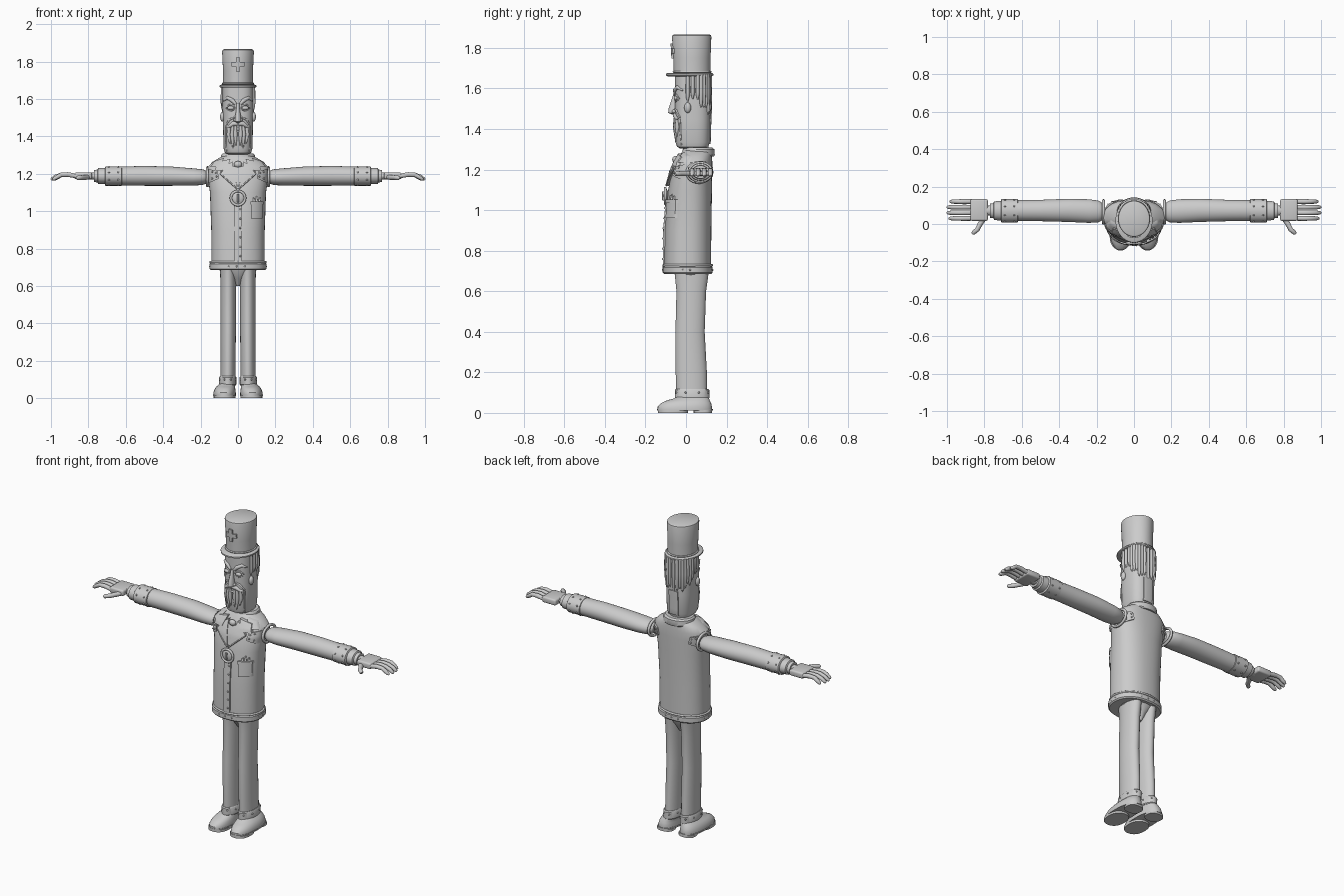
import bpy, bmesh
from math import sin, cos, pi, radians
from mathutils import Vector, Matrix, Euler

cube = bpy.data.objects.get("Cube")
if cube:
    bpy.data.objects.remove(cube)

grey = bpy.data.materials.new("plain_grey")
grey.use_nodes = True
grey.diffuse_color = (0.6, 0.6, 0.6, 1)
grey.node_tree.nodes["Principled BSDF"].inputs["Base Color"].default_value = (0.6, 0.6, 0.6, 1)


def add(name, data, mirror=False):
    ob = bpy.data.objects.new(name, data)
    bpy.context.collection.objects.link(ob)
    data.materials.append(grey)
    if mirror:
        ob.modifiers.new("Mirror", "MIRROR").use_mirror_merge = False
    return ob


def finish(name, bm, mirror=False, angle=35):
    bmesh.ops.recalc_face_normals(bm, faces=bm.faces)
    me = bpy.data.meshes.new(name)
    bm.to_mesh(me)
    bm.free()
    me.shade_smooth()
    me.set_sharp_from_angle(angle=radians(angle))
    return add(name, me, mirror)


def signed_pow(v, e):
    return abs(v) ** e * (1 if v > 0 else -1)


def loft(name, sections, power=2, axis="z", mirror=False, n=40, angle=35):
    """Rounded rings (t, half width u, half width v, centre u, centre v) skinned along an axis."""
    bm = bmesh.new()
    rings = []
    for t, ru, rv, cu, cv in sections:
        ring = []
        for i in range(n):
            a = 2 * pi * i / n
            u = cu + ru * signed_pow(cos(a), 2 / power)
            v = cv + rv * signed_pow(sin(a), 2 / power)
            ring.append(bm.verts.new((u, v, t) if axis == "z" else (t, u, v)))
        rings.append(ring)
    for lo, hi in zip(rings, rings[1:]):
        for i in range(n):
            j = (i + 1) % n
            bm.faces.new((lo[i], lo[j], hi[j], hi[i]))
    bm.faces.new(rings[0])
    bm.faces.new(rings[-1])
    return finish(name, bm, mirror, angle)


def surface(sections, power, x, z, back=False):
    """Point on the front or back of a lofted body."""
    z = min(max(z, sections[0][0]), sections[-1][0])
    for a, b in zip(sections, sections[1:]):
        if a[0] <= z <= b[0]:
            f = (z - a[0]) / (b[0] - a[0])
            rx, ry, _, cy = [p + (q - p) * f for p, q in zip(a[1:], b[1:])]
            d = ry * max(0, 1 - min(1, abs(x) / rx) ** power) ** (1 / power)
            return Vector((x, cy + d if back else cy - d, z))


def patch(name, body, corners, thick=0.012, mirror=False, back=False, n=8):
    """Thin four-cornered plate (x, z) hugging a body."""
    bm = bmesh.new()
    a, b, c, d = [Vector(p) for p in corners]
    grid = []
    for i in range(n + 1):
        for j in range(n + 1):
            p = a.lerp(b, i / n).lerp(d.lerp(c, i / n), j / n)
            grid.append(surface(*body, p.x, p.y, back))
    out = Vector((0, thick if back else -thick, 0))
    low = [bm.verts.new(p - out * 0.4) for p in grid]
    top = [bm.verts.new(p + out) for p in grid]
    m = n + 1
    for i in range(n):
        for j in range(n):
            q = (i * m + j, i * m + j + 1, (i + 1) * m + j + 1, (i + 1) * m + j)
            bm.faces.new([low[k] for k in q])
            bm.faces.new([top[k] for k in q])
    rim = ([i for i in range(n)] + [i * m + n for i in range(n)]
           + [n * m + n - i for i in range(n)] + [(n - i) * m for i in range(n)])
    for p, q in zip(rim, rim[1:] + rim[:1]):
        bm.faces.new((low[p], low[q], top[q], top[p]))
    return finish(name, bm, mirror)


def tube(name, points, radius, mirror=False, cyclic=False):
    """Round bar through (position, thickness factor) points."""
    cu = bpy.data.curves.new(name, "CURVE")
    cu.dimensions = "3D"
    cu.bevel_depth, cu.bevel_resolution, cu.use_fill_caps = radius, 3, True
    sp = cu.splines.new("POLY")
    sp.points.add(len(points) - 1)
    for pt, (co, f) in zip(sp.points, points):
        pt.co, pt.radius = (*co, 1), f
    sp.use_cyclic_u, sp.use_smooth = cyclic, True
    return add(name, cu, mirror)


def strand(name, body, pts, radius, mirror=True):
    """Bar lying on a body through (x, z, thickness factor) points."""
    return tube(name, [(surface(*body, x, z), f) for x, z, f in pts], radius, mirror)


def balls(name, places, size, mirror=False):
    bm = bmesh.new()
    for p in places:
        mat = Matrix.LocRotScale(Vector(p), None, Vector(size))
        bmesh.ops.create_uvsphere(bm, u_segments=12, v_segments=8, radius=1, matrix=mat)
    return finish(name, bm, mirror, 60)


def box(name, loc, size, bevel=0.006, mirror=False, rot=(0, 0, 0)):
    bm = bmesh.new()
    bmesh.ops.create_cube(bm, size=1, matrix=Matrix.LocRotScale(Vector(loc), Euler(rot), Vector(size)))
    bmesh.ops.bevel(bm, geom=bm.edges[:], offset=bevel, segments=3, affect="EDGES", profile=0.5)
    return finish(name, bm, mirror)


def ring_points(rx, ry, cy, z, n, start=0):
    return [(rx * cos(start + 2 * pi * i / n), cy + ry * sin(start + 2 * pi * i / n), z) for i in range(n)]


STUD = (0.005, 0.005, 0.005)

# Coat body with hem
coat = [(0.69, .143, .115, 0, .008), (0.9, .143, .115, 0, .01), (1.1, .15, .108, 0, .02),
        (1.19, .162, .1, 0, .03), (1.235, .163, .09, 0, .04), (1.265, .135, .08, 0, .048),
        (1.285, .1, .074, 0, .053), (1.3, .07, .065, 0, .055)]
torso = (coat, 2.3)
loft("coat_body", coat, 2.3)
loft("coat_hem", [(0.685, .146, .116, 0, .008), (0.692, .152, .123, 0, .008),
                  (0.718, .152, .123, 0, .008), (0.726, .146, .116, 0, .008)], 2.3)
balls("hem_studs", ring_points(.15, .122, .008, .705, 22, 0.1), STUD)
tube("hem_cord", [(p, 1) for p in ring_points(.148, .119, .008, .728, 40)], .006, cyclic=True)

# Neck and collar
loft("neck", [(1.27, .065, .06, 0, .05), (1.33, .065, .06, 0, .05)])
loft("collar", [(1.265, .088, .076, 0, .062), (1.272, .094, .08, 0, .062),
                (1.3, .09, .078, 0, .062), (1.308, .082, .07, 0, .06)])

# Coat front: placket, lapels, cravat, medallion and pocket
patch("placket", torso, [(-.022, .72), (.022, .72), (.022, 1.06), (-.022, 1.06)], .008)
balls("placket_studs", [surface(*torso, .012, .76 + .05 * i) + Vector((0, -.008, 0)) for i in range(6)], STUD)
patch("lapel", torso, [(.004, 1.12), (.095, 1.2), (.075, 1.235), (.03, 1.265)], .014, True)
patch("upper_lapel", torso, [(.06, 1.222), (.125, 1.215), (.11, 1.262), (.04, 1.28)], .018, True)
patch("shoulder_collar", torso, [(.1, 1.235), (.15, 1.235), (.125, 1.268), (.075, 1.285)], .012, True)
patch("cravat", torso, [(-.004, 1.13), (.004, 1.13), (.03, 1.24), (-.03, 1.24)], .01)
balls("cravat_knot", [(0, -.052, 1.25)], (.022, .016, .018))
tube("lapel_edge", [(surface(*torso, x, z) + Vector((0, -.014, 0)), 1)
                    for x, z in ((.004, 1.12), (.05, 1.16), (.095, 1.2), (.075, 1.235))], .004, True)
medal_y = surface(*torso, 0, 1.07).y - .012
tube("medallion_rim", [((.038 * cos(i * pi / 14), medal_y, 1.07 + .038 * sin(i * pi / 14)), 1)
                       for i in range(28)], .007, cyclic=True)
balls("medallion_face", [(0, medal_y + .004, 1.07)], (.036, .012, .036))
box("medallion_bar", (0, medal_y - .01, 1.07), (.01, .01, .045), .003)
patch("pocket", torso, [(.07, .96), (.132, .96), (.132, 1.045), (.07, 1.045)], .011)
patch("pocket_flap", torso, [(.066, 1.035), (.135, 1.035), (.135, 1.052), (.066, 1.052)], .016)
for i in range(3):
    x = .085 + .015 * i
    strand("handkerchief_point", torso, [(x, 1.045, 1), (x, 1.072 + .008 * (i % 2), .5)], .008, False)

# Studded shoulder patches front and back
for side, back in (("front", False), ("back", True)):
    patch(side + "_shoulder_patch", torso, [(.1, 1.175), (.158, 1.15), (.158, 1.225), (.11, 1.215)],
          .012, True, back)
    studs = [surface(*torso, x, z, back) + Vector((0, .012 if back else -.012, 0))
             for x, z in ((.115, 1.185), (.118, 1.205), (.138, 1.175), (.138, 1.21))]
    balls(side + "_shoulder_studs", studs, STUD, True)

# Arms, cuffs and wrists
loft("arm", [(.155, .03, .022, .065, 1.18), (.167, .045, .034, .066, 1.182), (.19, .058, .042, .067, 1.182),
             (.24, .063, .046, .069, 1.183), (.35, .062, .051, .073, 1.187), (.5, .057, .053, .072, 1.189),
             (.63, .056, .05, .072, 1.188)], axis="x", mirror=True)
tube("armhole_ring", [((.163, .065 + .06 * cos(i * pi / 12), 1.185 + .048 * sin(i * pi / 12)), 1)
                      for i in range(24)], .008, True, True)
loft("sleeve_cuff", [(.62, .056, .046, .071, 1.188), (.623, .062, .052, .071, 1.188),
                     (.708, .062, .052, .071, 1.188), (.712, .056, .046, .071, 1.188)], axis="x", mirror=True)
loft("sleeve_end", [(.7, .053, .044, .071, 1.188), (.748, .05, .042, .071, 1.188),
                    (.752, .04, .034, .071, 1.188), (.77, .038, .032, .071, 1.188)], axis="x", mirror=True)
balls("cuff_studs", [(x, .071 + .062 * cos(a), 1.188 + .052 * sin(a))
                     for x in (.64, .69) for a in [k * pi / 4 + .4 for k in range(8)]], STUD, True)
loft("wrist", [(.765, .026, .02, .072, 1.188), (.8, .026, .018, .072, 1.188)], axis="x", mirror=True)

# Hands
box("palm", (.828, .075, 1.189), (.094, .116, .036), .01, True)
for i in range(4):
    y, tip = .03 + .03 * i, (.99, 1, 1, .985)[i]
    tube("finger", [((.865, y, 1.188), 1), ((.91, y, 1.196), 1.05), ((.945, y, 1.195), .95),
                    ((tip - .025, y, 1.184), .95), ((tip - .006, y, 1.172), .75),
                    ((tip, y, 1.168), .4)], .0125, True)
tube("thumb", [((.8, .03, 1.182), 1), ((.82, .005, 1.18), 1.1), ((.838, -.03, 1.18), 1),
               ((.86, -.048, 1.178), .9), ((.866, -.052, 1.177), .4)], .0125, True)

# Legs and hips
loft("hips", [(.6, .012, .03, 0, .03), (.64, .04, .055, 0, .028), (.68, .095, .08, 0, .025),
              (.7, .11, .085, 0, .025)])
loft("leg", [(.08, .04, .075, .054, .028), (.2, .04, .077, .053, .026), (.4, .041, .072, .052, .02),
             (.6, .042, .073, .052, .026), (.7, .044, .085, .052, .028)], mirror=True)
loft("trouser_cuff", [(.068, .042, .08, .055, .03), (.073, .046, .085, .055, .03),
                      (.112, .046, .085, .055, .03), (.118, .042, .08, .055, .03)], mirror=True)
balls("trouser_studs", [(.055 + .046 * cos(a), .03 + .085 * sin(a), .1)
                        for a in [k * pi / 4 + .4 for k in range(8)]], STUD, True)

# Shoes
loft("shoe", [(.016, .06, .134, .072, -.006), (.03, .06, .134, .072, -.006), (.048, .056, .124, .07, 0),
              (.062, .05, .105, .066, .012), (.072, .044, .085, .06, .028), (.08, .04, .078, .056, .03)],
     2.3, mirror=True)
loft("shoe_welt", [(.012, .062, .137, .072, -.005), (.02, .062, .137, .072, -.005)], 2.3, mirror=True)
loft("shoe_sole", [(0, .058, .075, .072, -.064), (.014, .058, .075, .072, -.064)], 2.3, mirror=True)
loft("shoe_heel", [(0, .05, .045, .072, .083), (.014, .05, .045, .072, .083)], 2.5, mirror=True)

# Head
skull = [(1.303, .055, .06, 0, .033), (1.312, .07, .077, 0, .033), (1.335, .077, .085, 0, .033),
         (1.45, .08, .087, 0, .033), (1.56, .083, .088, 0, .033), (1.67, .083, .088, 0, .033)]
head = (skull, 2.6)
loft("head", skull, 2.6)

# Face
loft("nose", [(1.472, .006, .01, 0, -.06), (1.48, .018, .026, 0, -.062), (1.5, .017, .026, 0, -.06),
              (1.54, .01, .016, 0, -.057), (1.575, .008, .006, 0, -.055)], n=16)
balls("nostril", [(.016, -.058, 1.487)], (.009, .012, .009), True)
strand("eyebrow", head, [(.012, 1.572, .8), (.03, 1.592, 1.3), (.055, 1.606, 1.1), (.076, 1.59, .4)], .009)
balls("eye", [surface(*head, .038, 1.552)], (.02, .01, .011), True)
strand("eyelid", head, [(.014, 1.55, .6), (.027, 1.566, 1), (.048, 1.568, 1), (.066, 1.55, .5)], .005)
strand("eye_bag", head, [(.02, 1.543, .6), (.04, 1.535, 1), (.062, 1.545, .5)], .004)
strand("cheek_fold", head, [(.02, 1.5, .7), (.045, 1.49, 1), (.066, 1.455, .6)], .006)
strand("moustache", head, [(.002, 1.468, 1.1), (.025, 1.468, 1.3), (.05, 1.45, .9), (.064, 1.462, .3)], .01)
strand("jaw_edge", head, [(.064, 1.45, 1), (.064, 1.38, 1), (.06, 1.32, .8)], .005)
for k, (x, low) in enumerate(((.012, 1.35), (.026, 1.335), (.042, 1.36))):
    strand("beard_lock", head, [(x * 1.1, 1.455, .7), (x * 1.2, 1.41, 1.2), (x, low, .3)], .01)
strand("lower_lip", head, [(-.018, 1.442, .5), (0, 1.438, 1), (.018, 1.442, .5)], .007, False)
balls("ear", [(.083, .008, 1.505)], (.013, .017, .026), True)

# Hair strands round the back and sides, and the jaw lever below
for i in range(19):
    a = pi * (i - 1) / 16 if i < 18 else pi / 2
    x, y = .083 * signed_pow(cos(a), 2 / 2.6), .033 + .087 * signed_pow(sin(a), 2 / 2.6)
    end = 1.535 - .075 * max(0, sin(a)) + .012 * (i % 3)
    tube("hair_strand", [((x, y, 1.67), 1), ((x * 1.02, y, 1.58), 1.1), ((x, y, end + .02), .9),
                         ((x * .99, y, end), .3)], .009)
patch("jaw_lever", head, [(-.03, 1.325), (.03, 1.325), (.03, 1.47), (-.03, 1.47)], .005, back=True)

# Hat
loft("hat_brim", [(1.66, .09, .108, 0, .018), (1.664, .099, .117, 0, .018), (1.672, .099, .117, 0, .018),
                  (1.677, .09, .108, 0, .018)])
crown = [(1.67, .08, .09, 0, .03), (1.75, .08, .092, 0, .029), (1.855, .085, .097, 0, .028),
         (1.862, .083, .095, 0, .028), (1.866, .075, .087, 0, .028)]
loft("hat_crown", crown)
tube("hat_band", [(p, 1) for p in ring_points(.081, .091, .03, 1.682, 40)], .005, cyclic=True)
for w, h in ((.011, .037), (.034, .012)):
    patch("hat_cross", (crown, 2), [(-w, 1.785 - h), (w, 1.785 - h), (w, 1.785 + h), (-w, 1.785 + h)], .009)
